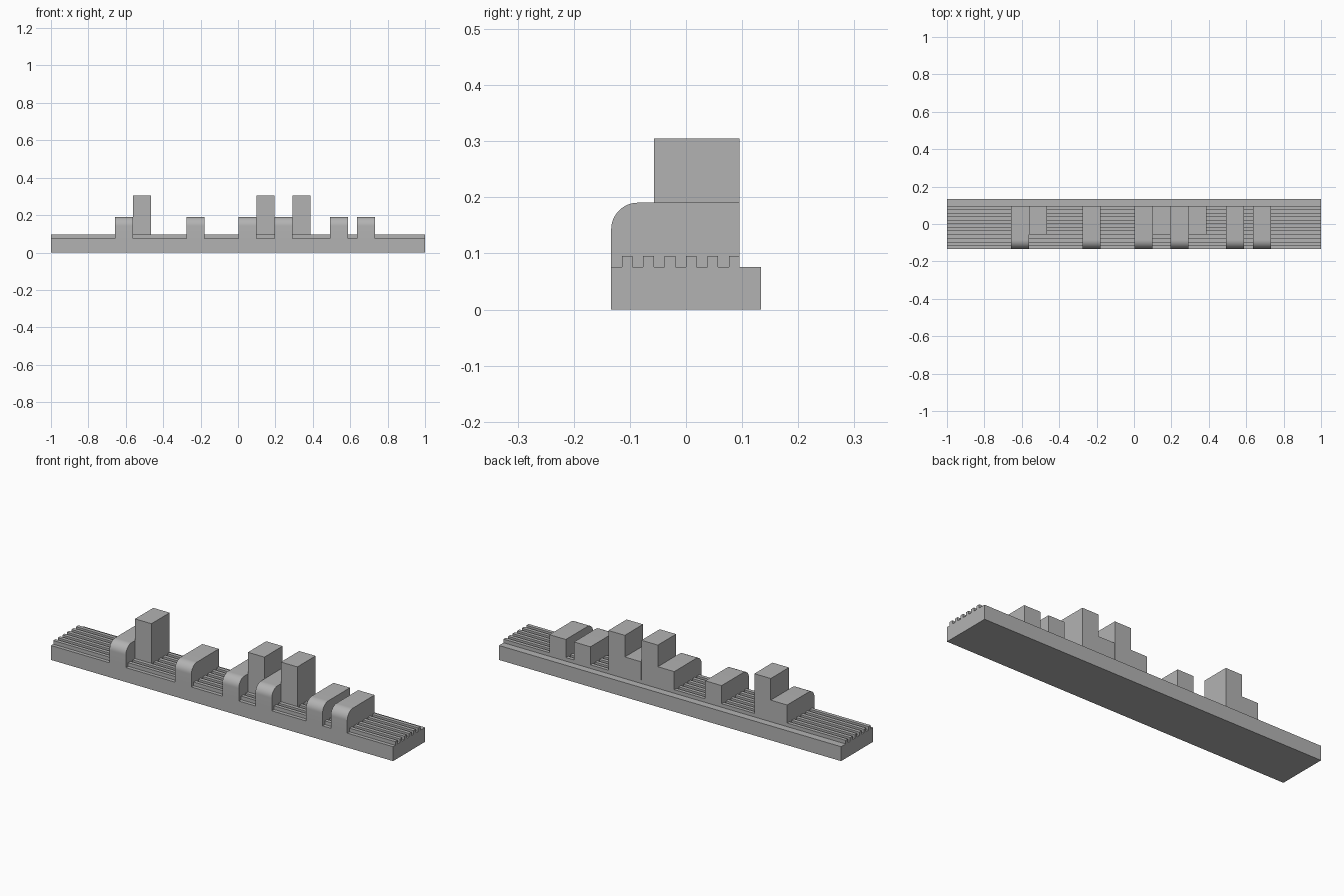
import bpy
import bmesh
from math import sin, cos, pi, radians

cube = bpy.data.objects.get("Cube")
if cube:
    bpy.data.objects.remove(cube, do_unlink=True)

# Single grey material
grey = bpy.data.materials.new("plain grey")
grey.use_nodes = True
colour = (0.45, 0.45, 0.45, 1)
grey.diffuse_color = colour
grey.node_tree.nodes["Principled BSDF"].inputs["Base Color"].default_value = colour

U = 0.01905            # groove width, the basic module
FRONT, BACK = -7 * U, 5 * U
DECK = 4 * U           # top of the base slab
LOW, HIGH = 10 * U, 16 * U


def extrude_profile(name, profile, x0, x1):
    """Sweep a closed (y, z) profile along x."""
    bm = bmesh.new()
    face = bm.faces.new([bm.verts.new((x0, y, z)) for y, z in profile])
    swept = bmesh.ops.extrude_face_region(bm, geom=[face])["geom"]
    moved = [v for v in swept if isinstance(v, bmesh.types.BMVert)]
    bmesh.ops.translate(bm, verts=moved, vec=(x1 - x0, 0, 0))
    bmesh.ops.recalc_face_normals(bm, faces=bm.faces)
    mesh = bpy.data.meshes.new(name)
    bm.to_mesh(mesh)
    bm.free()
    mesh.materials.append(grey)
    obj = bpy.data.objects.new(name, mesh)
    bpy.context.collection.objects.link(obj)
    bpy.ops.object.select_all(action="DESELECT")
    obj.select_set(True)
    bpy.context.view_layer.objects.active = obj
    bpy.ops.object.shade_smooth_by_angle(angle=radians(30))
    return obj


# Base slab with six ridges and a plain ledge at the back
base = [(FRONT, 0), (-FRONT, 0), (-FRONT, DECK)]
for i in range(6):
    y = BACK - 2 * i * U
    base += [(y, DECK), (y, DECK + U), (y - U, DECK + U), (y - U, DECK)]
base.append((FRONT, DECK))
extrude_profile("ridged_base", base, -1, 1)

# Low blocks with a rounded front top edge
R = 2.5 * U
arc = [(FRONT + R - R * sin(a), LOW - R + R * cos(a))
       for a in (pi / 2 * i / 12 for i in range(13))]
low_block = [(FRONT, DECK), (BACK, DECK), (BACK, LOW)] + arc
for i, x in enumerate((-0.658, -0.275, 0.002, 0.195, 0.492, 0.636)):
    extrude_profile(f"low_block_{i + 1}", low_block, x, x + 0.096)

# Tall square blocks set back from the front
tall_block = [(-3 * U, DECK), (BACK, DECK), (BACK, HIGH), (-3 * U, HIGH)]
for i, x in enumerate((-0.562, 0.098, 0.291)):
    extrude_profile(f"tall_block_{i + 1}", tall_block, x, x + 0.096)
